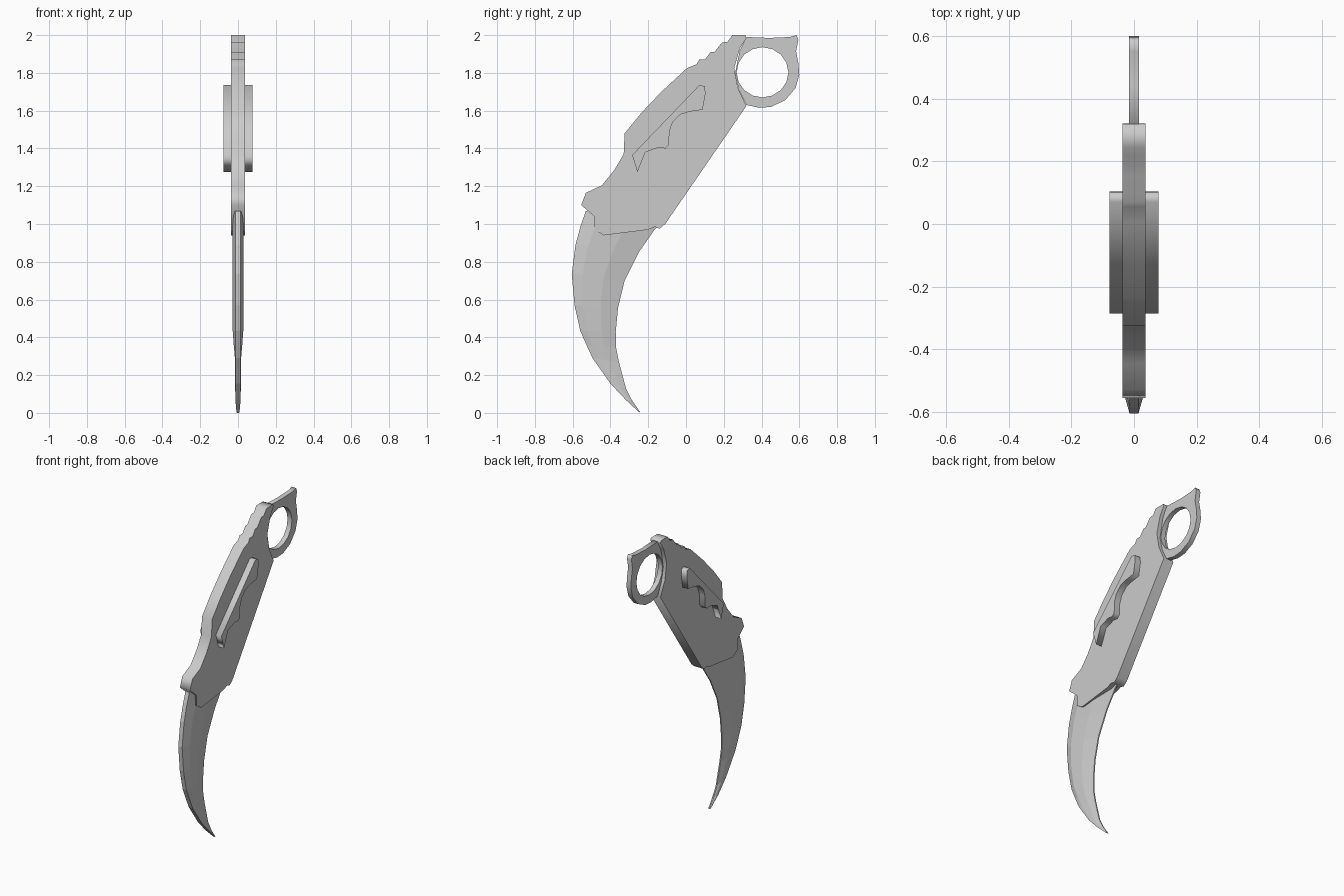
import bpy, bmesh
from math import pi, sin, cos


def plate(name, half, *loops):
    """Filled outline(s) given as (y, z), thickened along x; extra loops are holes."""
    cu = bpy.data.curves.new(name, 'CURVE')
    cu.dimensions, cu.fill_mode, cu.extrude = '2D', 'BOTH', half
    for pts in loops:
        sp = cu.splines.new('POLY')
        sp.points.add(len(pts) - 1)
        for p, (y, z) in zip(sp.points, pts):
            p.co = (y, z, 0, 1)
        sp.use_cyclic_u = True
    ob = bpy.data.objects.new(name, cu)
    ob.rotation_euler = (pi / 2, 0, pi / 2)
    bpy.context.collection.objects.link(ob)
    bpy.ops.object.select_all(action='DESELECT')
    ob.select_set(True)
    bpy.context.view_layer.objects.active = ob
    bpy.ops.object.convert(target='MESH')
    return bpy.context.object


# Handle with thumb grooves along the upper spine
plate("handle", 0.037, [
    (.245, 2), (.315, 2), (.32, 1.985), (.285, 1.93), (.255, 1.825), (.275, 1.72), (.32, 1.625),
    (-.11, 1.0), (-.14, .975), (-.165, .985), (-.20, .97), (-.435, .94),
    (-.485, .97), (-.485, 1.04), (-.555, 1.10), (-.53, 1.165), (-.445, 1.205),
    (-.38, 1.285), (-.33, 1.37), (-.325, 1.48), (-.235, 1.59), (-.13, 1.70),
    (.005, 1.825), (.055, 1.845), (.07, 1.87), (.10, 1.87), (.13, 1.91),
    (.15, 1.91), (.19, 1.96), (.22, 1.965)])

# Grip inlay standing proud of both handle sides
plate("grip_inlay", 0.078, [
    (-.285, 1.365), (.07, 1.735), (.10, 1.73), (.103, 1.69), (.088, 1.605),
    (.02, 1.595), (-.03, 1.58), (-.07, 1.54), (-.088, 1.49), (-.09, 1.42),
    (-.108, 1.40), (-.145, 1.405), (-.215, 1.38), (-.257, 1.275)])

# Finger ring with a spur at the upper corner
hole = [(.405 + .137 * cos(i * pi / 8), 1.803 + .133 * sin(i * pi / 8)) for i in range(16)]
plate("finger_ring", 0.016, [
    (.32, 1.99), (.44, 1.985), (.55, 1.99), (.585, 2), (.595, 1.975), (.583, 1.915),
    (.595, 1.85), (.60, 1.79), (.58, 1.72), (.525, 1.655), (.45, 1.62), (.39, 1.615),
    (.32, 1.63), (.28, 1.71), (.26, 1.80), (.285, 1.92)], hole)

# Curved blade: spine y, z, edge y, z, half thickness at the ridge
sections = [
    (-.53, 1.07, -.12, 1.02, .03), (-.555, 1.0, -.17, .965, .03),
    (-.585, .89, -.25, .85, .03), (-.605, .735, -.325, .70, .03),
    (-.59, .57, -.36, .555, .03), (-.56, .435, -.372, .43, .028),
    (-.525, .355, -.37, .345, .022), (-.495, .29, -.355, .27, .016),
    (-.40, .155, -.318, .13, .015), (-.32, .07, -.285, .065, .014),
    (-.25, .005, -.24, 0, .008)]
bm = bmesh.new()
rings = []
for ys, zs, ye, ze, r in sections:
    half = [(0, min(.014, r)), (.2, r), (.6, r * .85), (1, .004)]
    loop = half + [(t, -x) for t, x in reversed(half)]
    rings.append([bm.verts.new((x, ys + t * (ye - ys), zs + t * (ze - zs))) for t, x in loop])
for a, b in zip(rings, rings[1:]):
    for i in range(8):
        j = (i + 1) % 8
        bm.faces.new((a[i], a[j], b[j], b[i]))
bm.faces.new(rings[0])
bm.faces.new(rings[-1])
bmesh.ops.recalc_face_normals(bm, faces=bm.faces)
me = bpy.data.meshes.new("blade")
bm.to_mesh(me)
bm.free()
blade = bpy.data.objects.new("blade", me)
bpy.context.collection.objects.link(blade)
